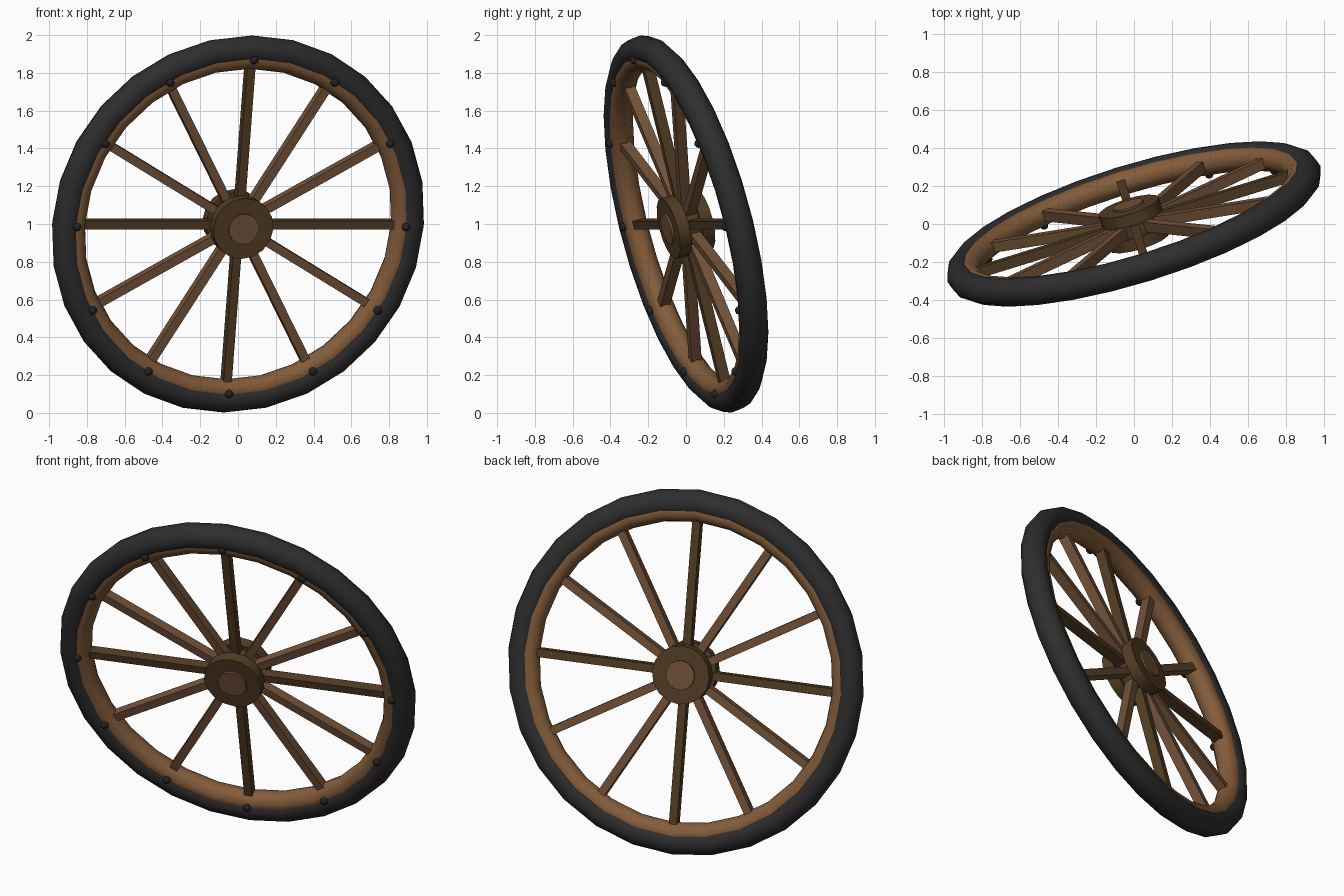
import bpy, math
from mathutils import Matrix, Euler

cube = bpy.data.objects.get("Cube")
if cube:
    bpy.data.objects.remove(cube, do_unlink=True)

# The wheel is built upright around the y axis, then tilted as a whole
TILT = Matrix.Translation((0, 0, 1)) @ Euler((0.25, 0, 0.3)).to_matrix().to_4x4()
AXLE = Matrix.Rotation(math.pi / 2, 4, 'X')   # turns local z to face the front
SPOKES = 12
RIM_R, RIM_TUBE = 0.912, 0.064


def material(name, color):
    m = bpy.data.materials.new(name)
    m.use_nodes = True
    m.diffuse_color = (*color, 1)
    bsdf = m.node_tree.nodes["Principled BSDF"]
    bsdf.inputs["Base Color"].default_value = (*color, 1)
    bsdf.inputs["Roughness"].default_value = 0.8
    return m


rubber = material("black tyre", (0.027, 0.027, 0.028))
iron = material("dark iron", (0.017, 0.017, 0.019))
rim_wood = material("warm rim wood", (0.23, 0.108, 0.043))
spoke_wood = material("brown spoke wood", (0.17, 0.085, 0.04))
dark_wood = material("dark wood", (0.085, 0.046, 0.018))


def finish(name, mat, local, smooth=False):
    ob = bpy.context.object
    ob.name = name
    ob.data.materials.append(mat)
    ob.matrix_world = TILT @ local
    if smooth:
        bpy.ops.object.shade_smooth_by_angle(angle=math.radians(40))
    return ob


def ring(name, mat, radius, tube):
    bpy.ops.mesh.primitive_torus_add(major_radius=radius, minor_radius=tube,
                                     major_segments=28, minor_segments=10)
    finish(name, mat, AXLE, True)


def disc(name, mat, radius, start, end):
    bpy.ops.mesh.primitive_cylinder_add(vertices=16, radius=radius, depth=abs(end - start))
    finish(name, mat, AXLE @ Matrix.Translation((0, 0, (start + end) / 2)), True)


# Tyre and wooden rim
ring("tyre", rubber, 0.955, 0.075)
ring("rim", rim_wood, RIM_R, RIM_TUBE)

# Hub: barrel, with a flange and an axle cap at each end
disc("hub_barrel", dark_wood, 0.14, -0.09, 0.09)
for side, s in (("front", 1), ("back", -1)):
    disc(side + "_hub_flange", dark_wood, 0.166, s * 0.035, s * 0.1)
    disc(side + "_axle_cap", spoke_wood, 0.083, s * 0.09, s * 0.112)

# Spokes, every third one darker, each with a bolt on the front of the rim
for i in range(SPOKES):
    turn = Matrix.Rotation(i * math.tau / SPOKES, 4, 'Y')
    inner, outer = 0.1, 0.87
    bpy.ops.mesh.primitive_cube_add(size=1)
    size = Matrix.Diagonal((0.046, 0.056, outer - inner, 1))
    bpy.context.object.data.transform(size)
    finish(f"spoke_{i + 1}", dark_wood if i % 3 == 0 else spoke_wood,
           turn @ Matrix.Translation((0, 0, (inner + outer) / 2)))

    bpy.ops.mesh.primitive_uv_sphere_add(segments=10, ring_count=6, radius=0.023)
    finish(f"rim_bolt_{i + 1}", iron,
           turn @ Matrix.Translation((0, -RIM_TUBE, RIM_R)), True)
